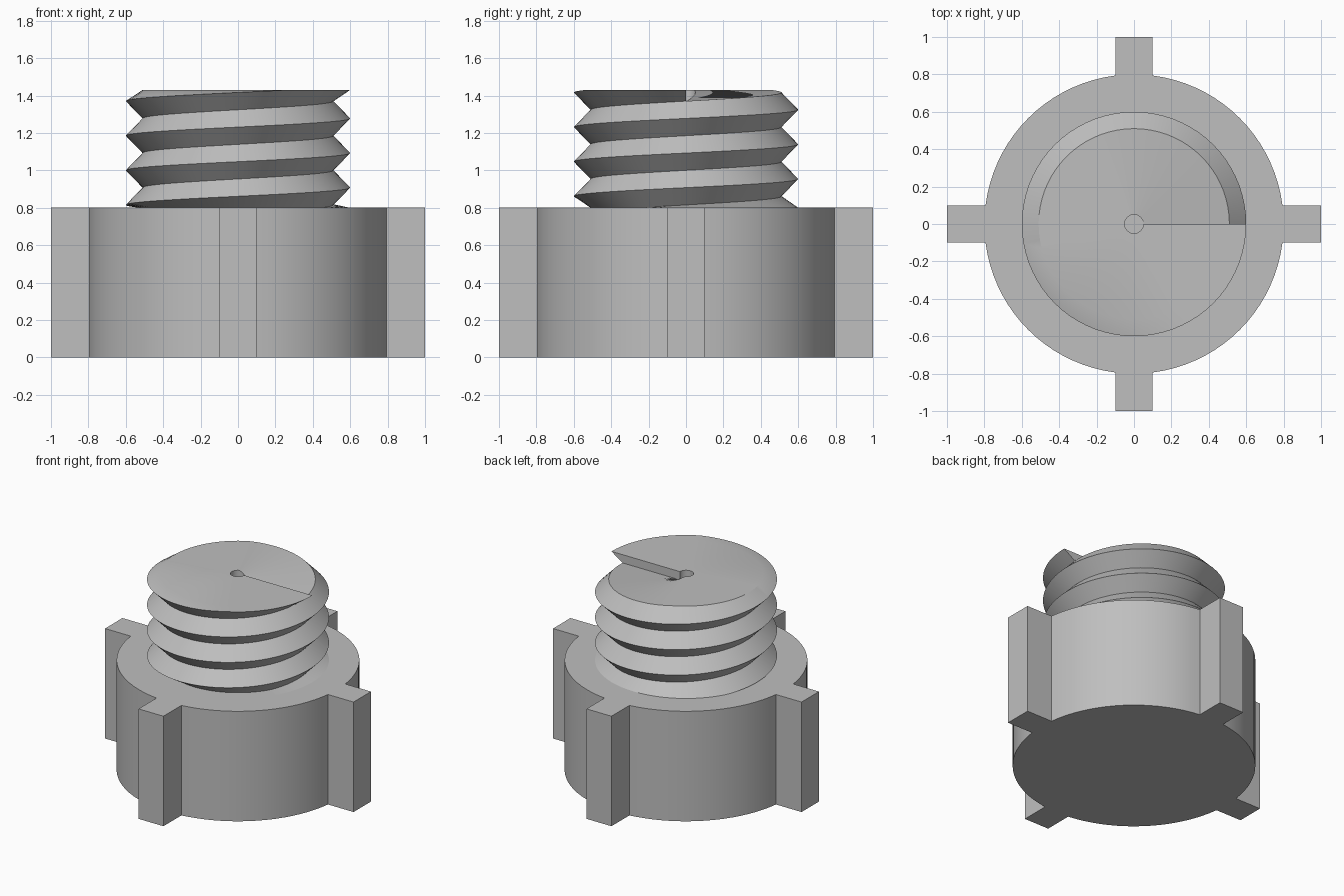
import bpy
import bmesh
from math import sin, cos, pi, asin

cube = bpy.data.objects.get("Cube")
if cube:
    bpy.data.objects.remove(cube)

# One plain grey for the whole part
GREY = (0.52, 0.52, 0.52, 1)
grey = bpy.data.materials.new("plain_grey")
grey.use_nodes = True
grey.diffuse_color = GREY
grey.node_tree.nodes["Principled BSDF"].inputs["Base Color"].default_value = GREY

BASE_TOP, SCREW_TOP = 0.8, 1.43
PITCH, ROOT_R, CREST_R, BORE_R = 0.185, 0.51, 0.6, 0.05
START_Z = 1.37          # height of the thread root where the top ramp begins
STEPS, ROWS = 72, 10    # columns per turn, half-pitches per column


def finish(name, bm, recalc=False):
    """Turn a bmesh into a shaded, coloured object."""
    if recalc:
        bmesh.ops.recalc_face_normals(bm, faces=bm.faces)
    mesh = bpy.data.meshes.new(name)
    bm.to_mesh(mesh)
    bm.free()
    mesh.materials.append(grey)
    obj = bpy.data.objects.new(name, mesh)
    bpy.context.collection.objects.link(obj)
    bpy.ops.object.select_all(action='DESELECT')
    obj.select_set(True)
    bpy.context.view_layer.objects.active = obj
    bpy.ops.object.shade_smooth_by_angle(angle=pi / 6)
    return obj


# Base: round body with four square lugs, extruded from one outline
def base_outline(radius=0.8, reach=1.0, half=0.1, arc_steps=18):
    gap = asin(half / radius)
    quarter = [(reach, -half), (reach, half)]
    for i in range(arc_steps + 1):
        a = gap + (pi / 2 - 2 * gap) * i / arc_steps
        quarter.append((radius * cos(a), radius * sin(a)))
    points = []
    for _ in range(4):
        points += quarter
        quarter = [(-y, x) for x, y in quarter]
    return points


bm = bmesh.new()
bottom = bm.faces.new([bm.verts.new((x, y, 0)) for x, y in base_outline()])
top = bmesh.ops.extrude_face_region(bm, geom=[bottom], use_keep_orig=True)
bmesh.ops.translate(bm, vec=(0, 0, BASE_TOP),
                    verts=[v for v in top["geom"] if isinstance(v, bmesh.types.BMVert)])
finish("lugged_base", bm, recalc=True)

# Screw: helical V thread whose heights are limited to the screw's length
bm = bmesh.new()


def point(radius, step, z):
    a = 2 * pi * step / STEPS
    return bm.verts.new((radius * cos(a), radius * sin(a),
                         min(max(z, BASE_TOP), SCREW_TOP)))


columns, rim, floor = [], [], []
for s in range(STEPS + 1):
    root_z = START_Z + PITCH * s / STEPS
    columns.append([point(CREST_R if j % 2 else ROOT_R, s,
                          root_z - (ROWS - j) * PITCH / 2) for j in range(ROWS + 1)])
    rim.append(point(BORE_R, s, root_z))
    floor.append(point(BORE_R, s, START_Z))

for s in range(STEPS):
    a, b = columns[s], columns[s + 1]
    # Thread flanks
    for j in range(ROWS):
        quad = [a[j], b[j], b[j + 1], a[j + 1]]
        if max(v.co.z for v in quad) > BASE_TOP + 1e-5:
            bm.faces.new(quad)
    # Ramped top and the wall of the small centre bore
    bm.faces.new([a[-1], b[-1], rim[s + 1], rim[s]])
    bm.faces.new([rim[s], rim[s + 1], floor[s + 1], floor[s]])

# Bore floor and the upright step where the thread ends
bm.faces.new(floor[:-1])
end = columns[-1]
bm.faces.new([floor[-1], rim[-1], end[-1], end[-2], end[-3]])

bmesh.ops.remove_doubles(bm, verts=bm.verts, dist=1e-5)
bmesh.ops.dissolve_degenerate(bm, edges=bm.edges, dist=1e-5)
finish("threaded_screw", bm)
